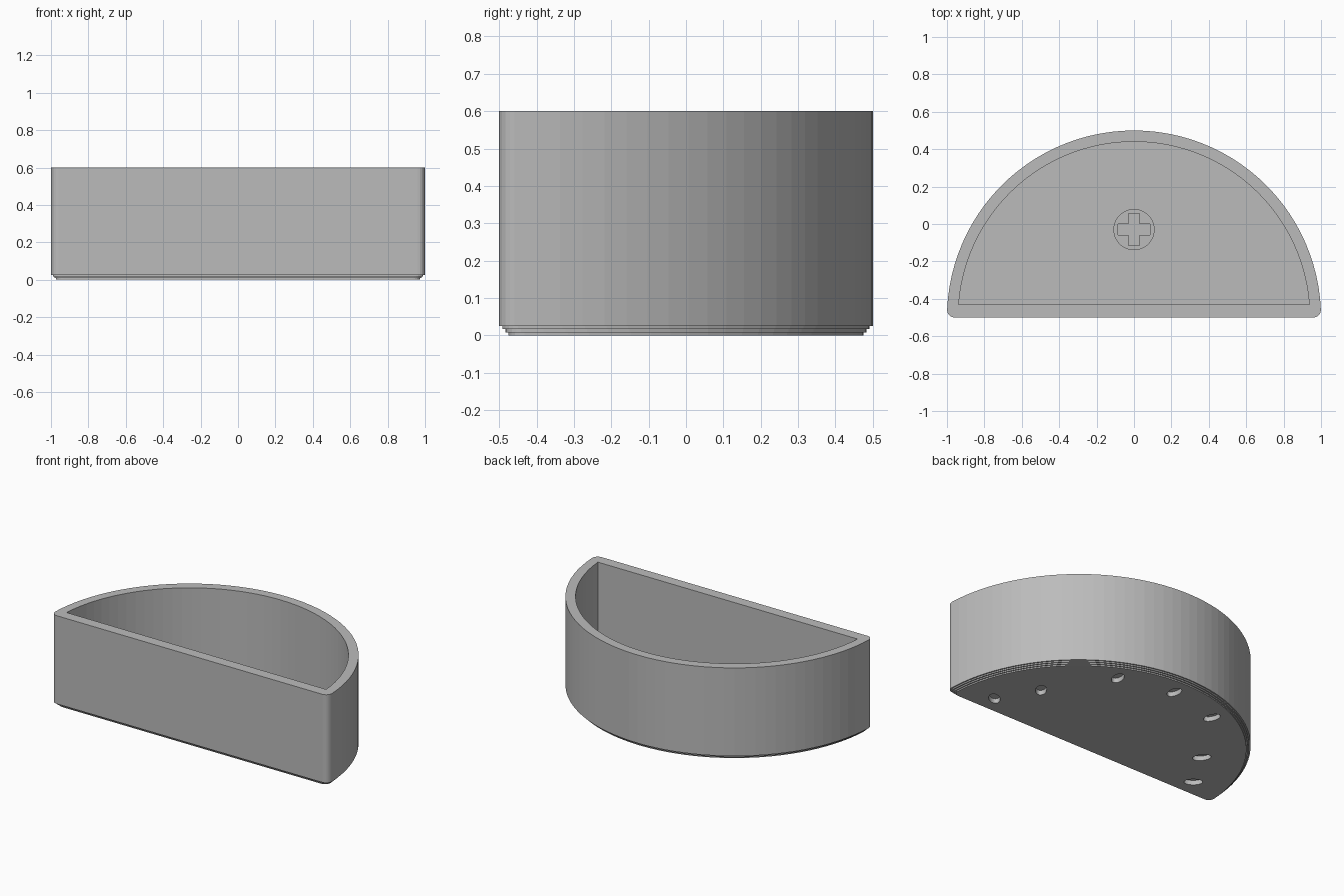
import bpy, bmesh, math
from mathutils import Matrix, Vector

if "Cube" in bpy.data.objects:
    bpy.data.objects.remove(bpy.data.objects["Cube"], do_unlink=True)

ARC, CORNER = 50, 5
CENTRE_Y = -0.5
FLOOR = 0.07

grey = bpy.data.materials.new("plain grey")
grey.use_nodes = True
COLOUR = (0.5, 0.5, 0.5, 1)
grey.diffuse_color = COLOUR
grey.node_tree.nodes["Principled BSDF"].inputs["Base Color"].default_value = COLOUR


def make_object(name, bm):
    bmesh.ops.recalc_face_normals(bm, faces=bm.faces)
    mesh = bpy.data.meshes.new(name)
    bm.to_mesh(mesh)
    bm.free()
    mesh.materials.append(grey)
    obj = bpy.data.objects.new(name, mesh)
    bpy.context.collection.objects.link(obj)
    return obj


def half_round(radius, front, r):
    """Half disc outline with its two front corners rounded by r."""
    cy = front + r
    cx = math.sqrt((radius - r) ** 2 - (cy - CENTRE_Y) ** 2)
    end = math.atan2(cy - CENTRE_Y, cx)
    right = []
    for i in range(CORNER + 1):
        a = -math.pi / 2 + (end + math.pi / 2) * i / CORNER
        right.append((cx + r * math.cos(a), cy + r * math.sin(a)))
    arc = []
    for i in range(1, ARC):
        a = end + (math.pi - 2 * end) * i / ARC
        arc.append((radius * math.cos(a), CENTRE_Y + radius * math.sin(a)))
    return right + arc + [(-x, y) for x, y in reversed(right)]


def cut(target, bm):
    """Subtract a temporary solid from the target."""
    cutter = make_object("cutter", bm)
    cutter.hide_render = True
    mod = target.modifiers.new("cut", 'BOOLEAN')
    mod.operation, mod.solver, mod.object = 'DIFFERENCE', 'EXACT', cutter
    bpy.context.view_layer.objects.active = target
    bpy.ops.object.modifier_apply(modifier=mod.name)
    bpy.data.objects.remove(cutter, do_unlink=True)


# Tray: stepped foot, straight outer wall, rim, inner wall and floor
STEP = 0.0083
levels = []
for i in range(3):
    inset = (3 - i) * STEP
    ring = half_round(1 - inset, CENTRE_Y + inset, 0.04)
    levels += [(ring, i * STEP), (ring, (i + 1) * STEP)]
outer = half_round(1, CENTRE_Y, 0.04)
inner = half_round(0.94, -0.43, 0)
levels += [(outer, 3 * STEP), (outer, 0.6), (inner, 0.6), (inner, FLOOR)]

bm = bmesh.new()
rings = [[bm.verts.new((x, y, z)) for x, y in pts] for pts, z in levels]
for low, high in zip(rings, rings[1:]):
    for i in range(len(low)):
        j = (i + 1) % len(low)
        bm.faces.new((low[i], low[j], high[j], high[i]))
bm.faces.new(rings[0])
bm.faces.new(rings[-1])
bmesh.ops.remove_doubles(bm, verts=bm.verts, dist=0.0001)
tray = make_object("tray", bm)

# Shallow oval pockets under the floor, fanned out from a point in front
bm = bmesh.new()
half = [(0.755, -0.363), (0.61, -0.114), (0.357, 0.279)]
for x, y in half + [(-x, y) for x, y in half] + [(0, 0.365)]:
    turn = math.atan2(y + 1, x)
    place = (Matrix.Translation((x, y, 0)) @ Matrix.Rotation(turn, 4, 'Z')
             @ Matrix.Diagonal((0.055, 0.033, 1, 1)))
    bmesh.ops.create_cone(bm, cap_ends=True, segments=32, radius1=1, radius2=1,
                          depth=0.06, matrix=place)
cut(tray, bm)

# Round boss on the floor with a cross-shaped recess
boss_at = Vector((0, -0.03, FLOOR))
bm = bmesh.new()
bmesh.ops.create_cone(bm, cap_ends=True, segments=48, radius1=0.11, radius2=0.11,
                      depth=0.03, matrix=Matrix.Translation(boss_at + Vector((0, 0, 0.005))))
boss = make_object("floor_boss", bm)
for size in ((0.17, 0.06, 0.04, 1), (0.06, 0.17, 0.04, 1)):
    bm = bmesh.new()
    bmesh.ops.create_cube(bm, size=1, matrix=Matrix.Translation(
        boss_at + Vector((0, 0, 0.022))) @ Matrix.Diagonal(size))
    cut(boss, bm)
